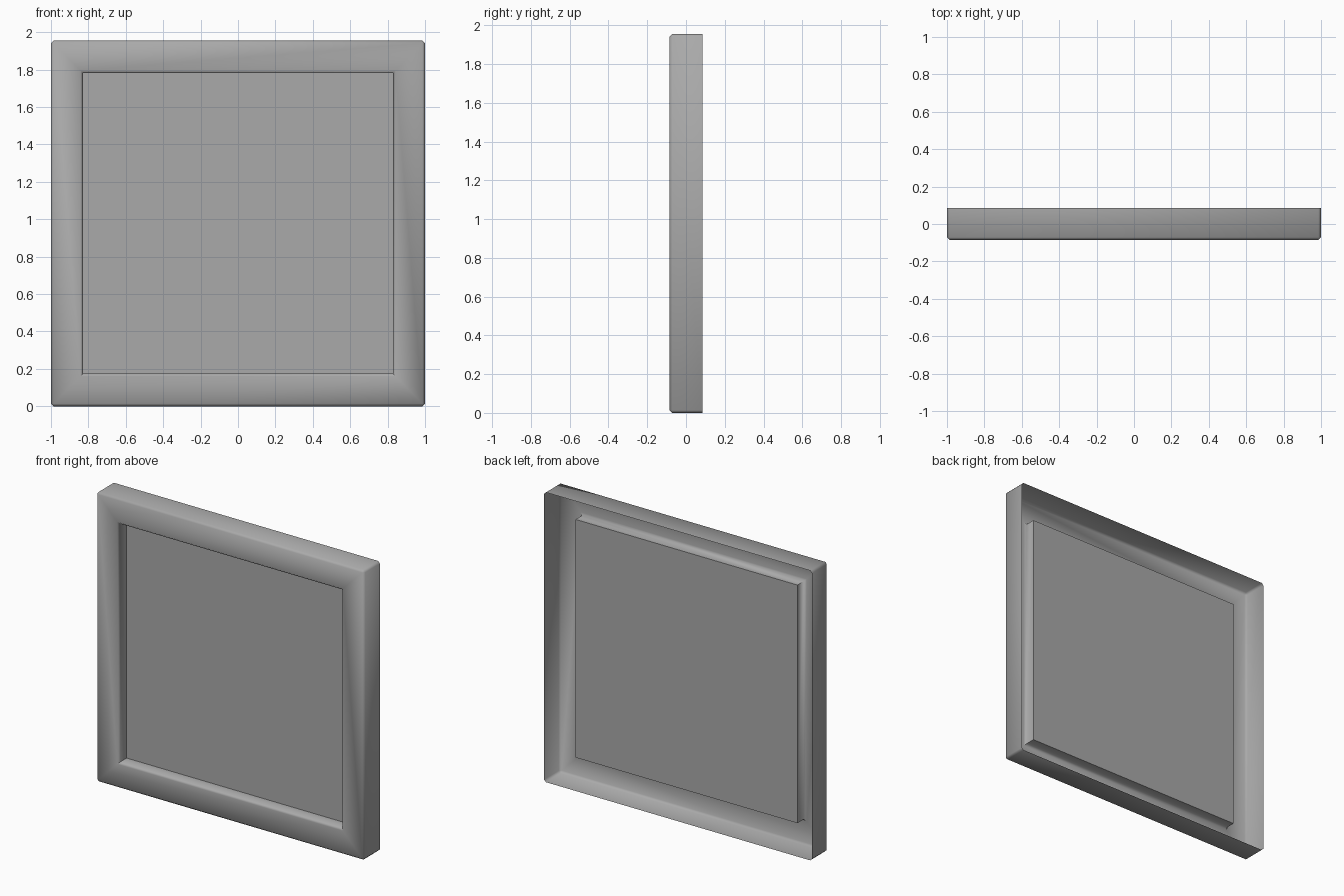
import bpy
import bmesh
import math

cube = bpy.data.objects.get("Cube")
if cube:
    bpy.data.objects.remove(cube, do_unlink=True)

# Overall proportions
HEIGHT = 1.955
MID = HEIGHT / 2
FRONT, BACK, PANEL_Y = -0.085, 0.085, -0.005
OUTER = (1.0, MID)
INNER = (0.828, 0.803)
BEVEL = 0.014

grey = bpy.data.materials.new("plain grey")
grey.use_nodes = True
grey.diffuse_color = (0.4, 0.4, 0.4, 1)
grey.node_tree.nodes["Principled BSDF"].inputs["Base Color"].default_value = grey.diffuse_color


def add_loop(bm, half, y):
    """Rectangle of four vertices facing the front."""
    signs = ((-1, -1), (1, -1), (1, 1), (-1, 1))
    return [bm.verts.new((sx * half[0], y, MID + sz * half[1])) for sx, sz in signs]


def bridge(bm, a, b):
    for i in range(4):
        j = (i + 1) % 4
        bm.faces.new((a[i], a[j], b[j], b[i]))


def ring_edges(bm, loop):
    return [bm.edges.get((loop[i], loop[(i + 1) % 4])) for i in range(4)]


def finish(bm, name):
    mesh = bpy.data.meshes.new(name)
    bm.to_mesh(mesh)
    bm.free()
    mesh.materials.append(grey)
    obj = bpy.data.objects.new(name, mesh)
    bpy.context.collection.objects.link(obj)
    bpy.ops.object.select_all(action='DESELECT')
    obj.select_set(True)
    bpy.context.view_layer.objects.active = obj
    bpy.ops.object.shade_smooth_by_angle(angle=math.radians(60))
    return obj


# Frame: open-backed shell with outer walls, front border and recess walls
bm = bmesh.new()
rear = add_loop(bm, OUTER, BACK)
outer = add_loop(bm, OUTER, FRONT)
inner = add_loop(bm, INNER, FRONT)
recess = add_loop(bm, INNER, PANEL_Y)
for a, b in ((rear, outer), (outer, inner), (inner, recess)):
    bridge(bm, a, b)

# Chamfer the front rims and the outer corners
edges = ring_edges(bm, outer) + ring_edges(bm, inner)
edges += [bm.edges.get((rear[i], outer[i])) for i in range(4)]
bmesh.ops.bevel(bm, geom=edges, offset=BEVEL, segments=1, affect='EDGES', profile=0.5)
finish(bm, "frame")

# Flat panel closing the recess
bm = bmesh.new()
bm.faces.new(add_loop(bm, INNER, PANEL_Y))
finish(bm, "panel")
